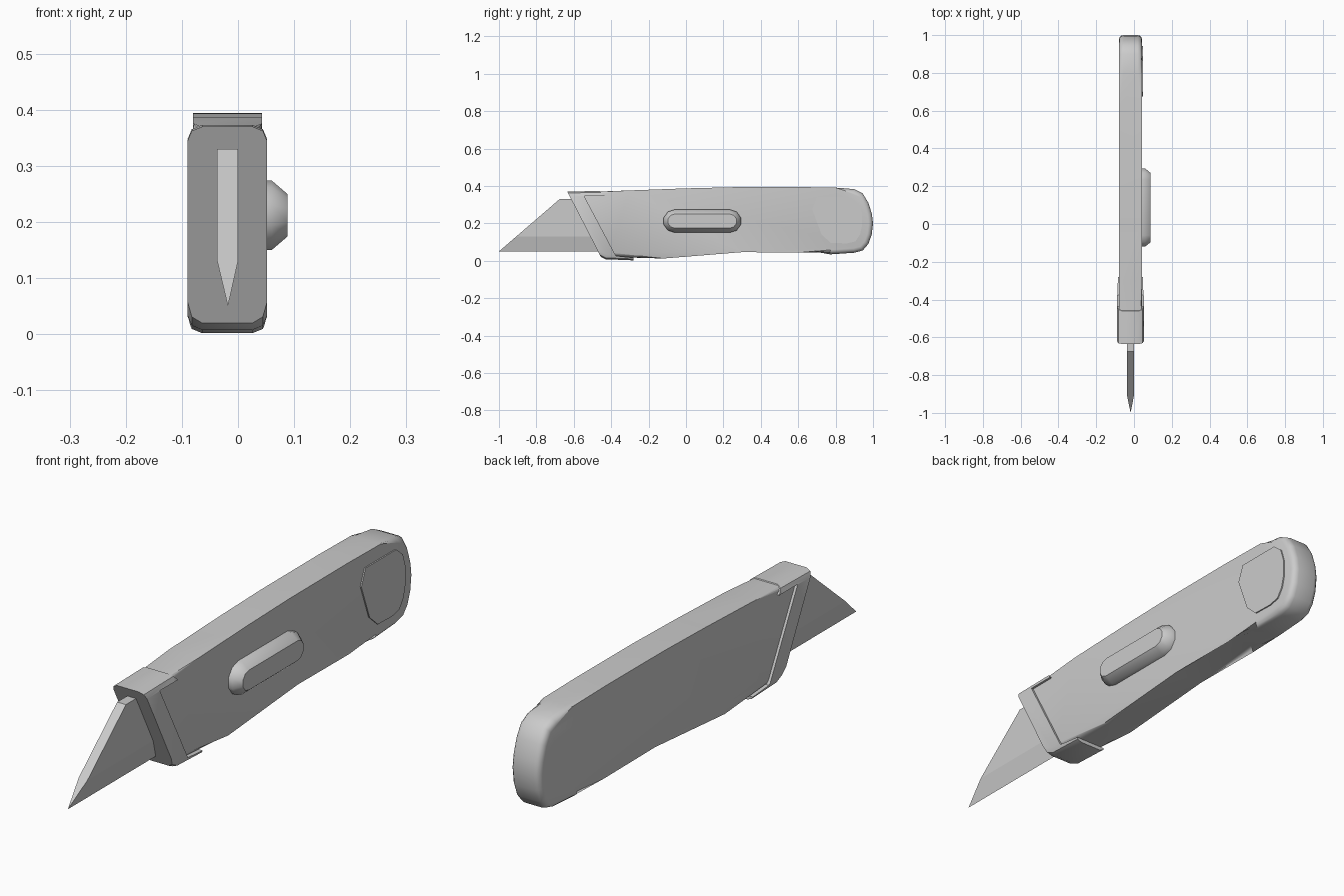
import bpy, bmesh
from math import radians, sin, cos, pi

if "Cube" in bpy.data.objects:
    bpy.data.objects.remove(bpy.data.objects["Cube"])


def finish(name, bm, angle=None):
    bmesh.ops.recalc_face_normals(bm, faces=bm.faces)
    mesh = bpy.data.meshes.new(name)
    bm.to_mesh(mesh)
    bm.free()
    ob = bpy.data.objects.new(name, mesh)
    bpy.context.collection.objects.link(ob)
    if angle:
        smooth(ob, angle)
    return ob


def smooth(ob, angle):
    bpy.ops.object.select_all(action='DESELECT')
    ob.select_set(True)
    bpy.context.view_layer.objects.active = ob
    bpy.ops.object.shade_smooth_by_angle(angle=radians(angle))


def loft(loops):
    """Bridge equal-length loops of (x, y, z) points and cap both ends."""
    bm = bmesh.new()
    rings = [[bm.verts.new(p) for p in loop] for loop in loops]
    n = len(rings[0])
    for a, b in zip(rings, rings[1:]):
        for i in range(n):
            j = (i + 1) % n
            bm.faces.new((a[i], a[j], b[j], b[i]))
    bm.faces.new(rings[0])
    bm.faces.new(rings[-1])
    return bm


def slab(profile, x0, x1, bevel=0, segments=2, skip=()):
    """Extrude a (y, z) profile along x and round its rim, except skipped sides."""
    bm = loft([[(x, y, z) for y, z in profile] for x in (x0, x1)])
    if bevel:
        bm.verts.ensure_lookup_table()
        n = len(profile)
        edges = [bm.edges.get((bm.verts[k + i], bm.verts[k + (i + 1) % n]))
                 for i in range(n) if i not in skip for k in (0, n)]
        bmesh.ops.bevel(bm, geom=edges, offset=bevel, segments=segments,
                        profile=0.5, affect='EDGES', clamp_overlap=True)
    return bm


# handle body: slanted front, rounded tail with a finger notch below
body = [(-0.57, 0.366), (-0.3, 0.376), (0, 0.387), (0.25, 0.393), (0.6, 0.394),
        (0.8, 0.391), (0.9, 0.383), (0.945, 0.36), (0.975, 0.31), (0.994, 0.25),
        (1.0, 0.2), (0.993, 0.14), (0.975, 0.09), (0.945, 0.055), (0.9, 0.043),
        (0.77, 0.034), (0.61, 0.068), (0.3, 0.046), (-0.12, 0.012), (-0.4, 0.02)]
finish("handle_body", slab(body, -0.08, 0.043, 0.024, 3, skip=(19,)), 40)

# nose collar: rounded block with the handle's socket cut away behind it
block = [(-0.635, 0.37), (-0.46, 0.373), (-0.28, 0.19), (-0.28, 0.002),
         (-0.43, 0.008), (-0.455, 0.02)]
collar = finish("nose_collar", slab(block, -0.09, 0.052, 0.026, 2, skip=(1, 2, 5)))
socket = [(-0.545, 0.347), (-0.1, 0.347), (-0.1, 0.017), (-0.285, 0.017), (-0.375, 0.026)]
cutter = finish("socket_cutter", slab(socket, -0.2, 0.2))
cutter.hide_render = True
mod = collar.modifiers.new("socket", 'BOOLEAN')
mod.operation, mod.solver, mod.object = 'DIFFERENCE', 'EXACT', cutter
bpy.context.view_layer.objects.active = collar
bpy.ops.object.modifier_apply(modifier=mod.name)
bpy.data.objects.remove(cutter)
smooth(collar, 35)

# blade: pentagon section with a ground lower edge and a slanted tip
section = [(-0.037, 0.33), (0, 0.33), (0, 0.13), (-0.018, 0.05), (-0.037, 0.13)]
front = [(x, -1 + (z - 0.05) * 1.16, z) for x, z in section]
back = [(x, -0.45, z) for x, z in section]
finish("blade", loft([front, back]))


# thumb slider: tapered stadium on the right side
def stadium(x, r, half=0.147, steps=5):
    pts = []
    for side in (0, 1):
        for k in range(steps + 1):
            a = -pi / 2 + pi * (side + k / steps)
            pts.append((x, 0.087 + (half if side == 0 else -half) + r * cos(a),
                        0.212 + r * sin(a)))
    return pts


finish("thumb_slider", loft([stadium(0.03, 0.062), stadium(0.06, 0.062),
                             stadium(0.088, 0.038)]), 45)

# raised pad near the tail
pad = [(0.675, 0.275), (0.7, 0.338), (0.885, 0.338), (0.925, 0.305), (0.942, 0.25),
       (0.942, 0.19), (0.93, 0.14), (0.905, 0.103), (0.86, 0.093), (0.775, 0.095),
       (0.725, 0.14)]
finish("tail_pad", slab(pad, 0.03, 0.048), 30)
